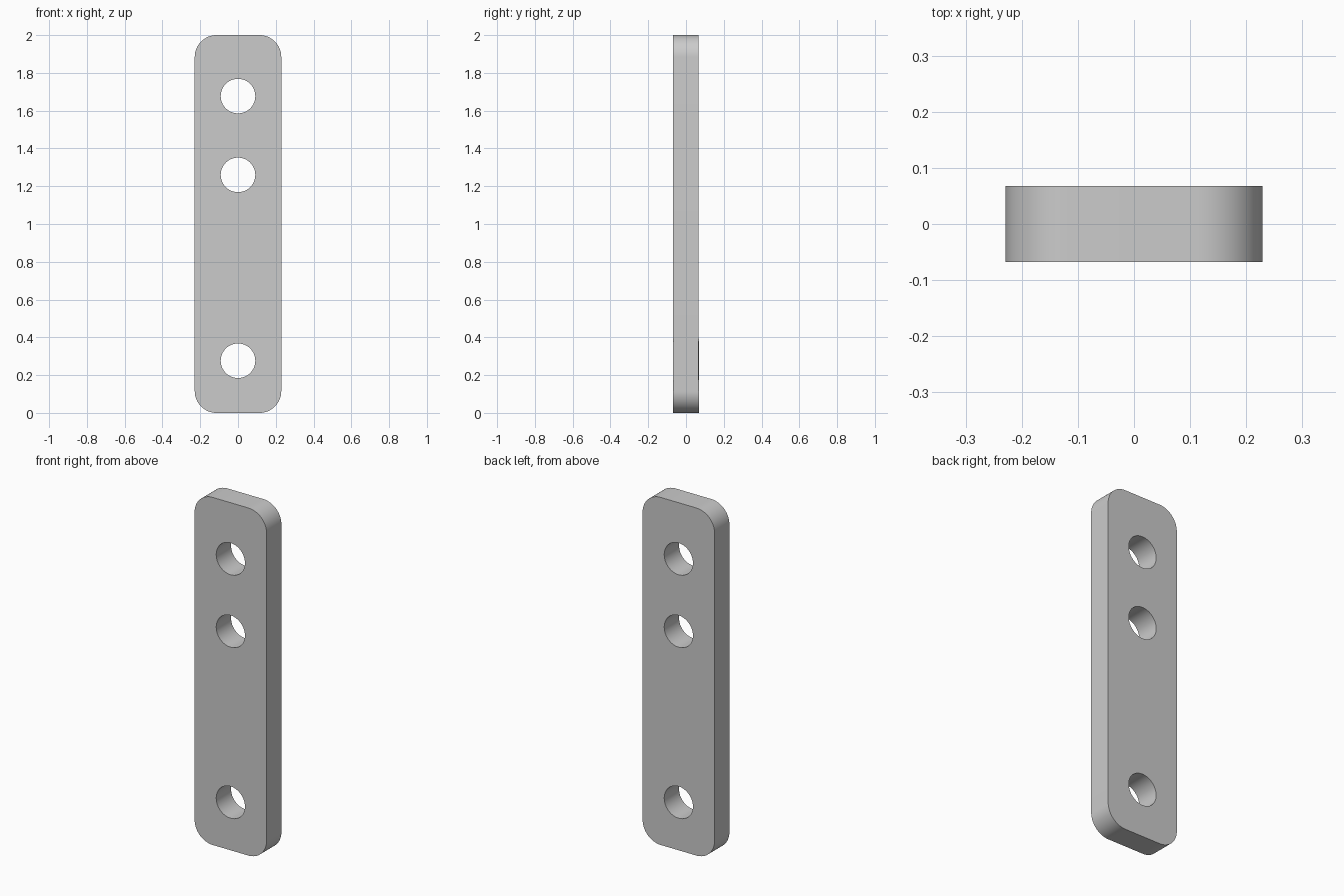
import bpy, bmesh
from math import sin, cos, pi, radians

if "Cube" in bpy.data.objects:
    bpy.data.objects.remove(bpy.data.objects["Cube"])

W, H, T, R = 0.458, 2.0, 0.135, 0.115   # width, height, thickness, corner radius
HOLE_R = 0.0915
HOLES = (0.276, 1.26, 1.677)            # hole heights


def arc(cx, cz, r, start, sweep, n):
    return [(cx + r * cos(start + sweep * i / n), cz + r * sin(start + sweep * i / n))
            for i in range(n + 1)]


# Outline with rounded corners, plus round holes
outline = []
for k, (sx, cz) in enumerate(((1, H - R), (-1, H - R), (-1, R), (1, R))):
    outline += arc(sx * (W / 2 - R), cz, R, k * pi / 2, pi / 2, 16)
loops = [outline] + [arc(0, z, HOLE_R, 0, 2 * pi, 64)[:-1] for z in HOLES]

# Filled, extruded profile curve
curve = bpy.data.curves.new("drilled_plate", 'CURVE')
curve.dimensions = '2D'
curve.fill_mode = 'BOTH'
curve.extrude = T / 2
for pts in loops:
    s = curve.splines.new('POLY')
    s.points.add(len(pts) - 1)
    for p, (x, z) in zip(s.points, pts):
        p.co = (x, z, 0, 1)
    s.use_cyclic_u = True

plate = bpy.data.objects.new("drilled_plate", curve)
bpy.context.collection.objects.link(plate)
plate.rotation_euler.x = radians(90)    # stand upright
bpy.context.view_layer.objects.active = plate
plate.select_set(True)
bpy.ops.object.convert(target='MESH')
bpy.ops.object.transform_apply(rotation=True)

# Weld caps to walls and smooth the round walls
plate = bpy.context.object
bm = bmesh.new()
bm.from_mesh(plate.data)
bmesh.ops.remove_doubles(bm, verts=bm.verts, dist=0.0001)
bmesh.ops.recalc_face_normals(bm, faces=bm.faces)
bm.to_mesh(plate.data)
bm.free()
bpy.ops.object.shade_smooth_by_angle(angle=radians(30))
